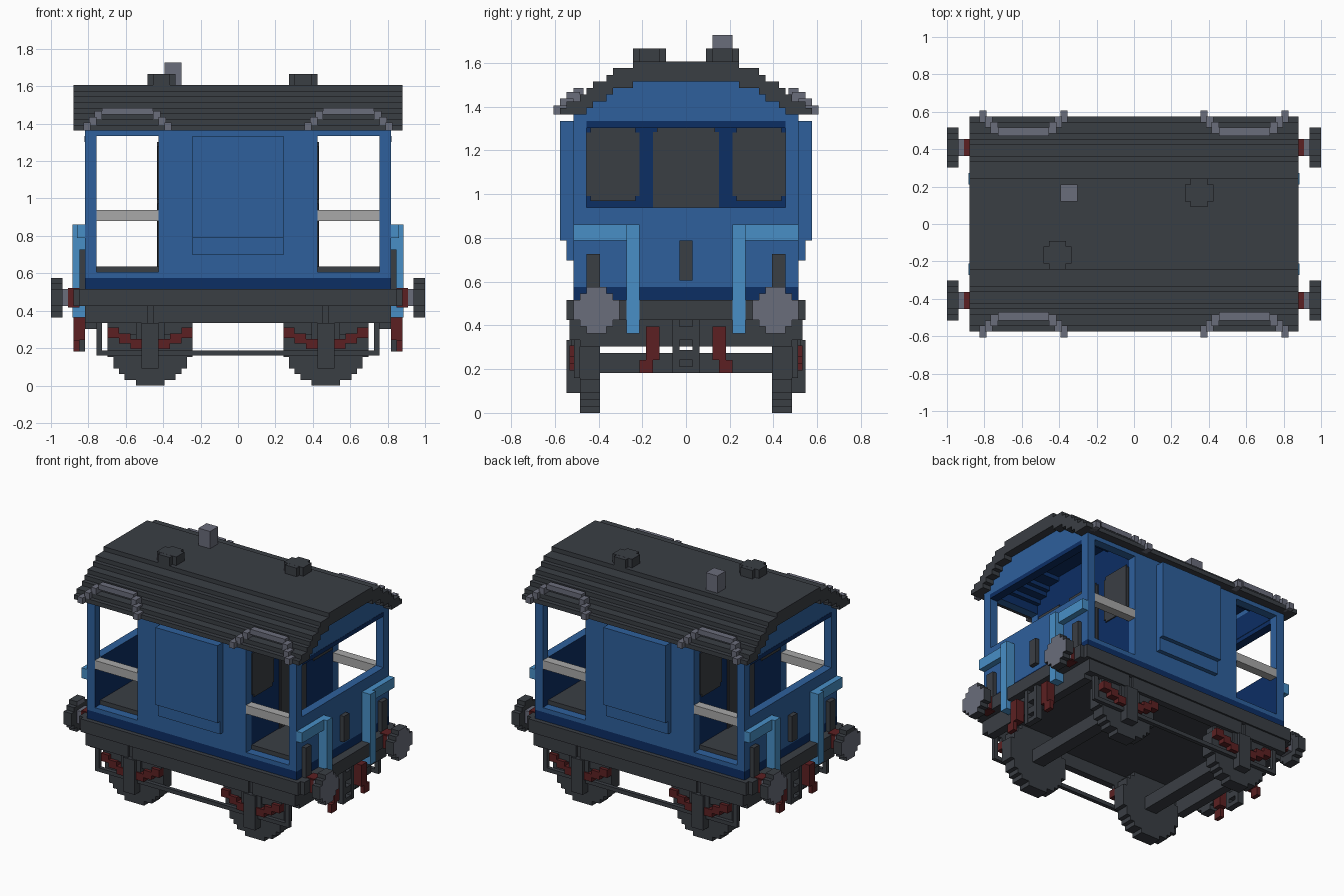
import bpy, bmesh, math
from mathutils import Vector

cube = bpy.data.objects.get("Cube")
if cube:
    bpy.data.objects.remove(cube, do_unlink=True)

V = 1 / 33  # size of one block


def material(name, rgb):
    lin = [((c / 255 + 0.055) / 1.055) ** 2.4 for c in rgb] + [1]
    m = bpy.data.materials.new(name)
    m.use_nodes = True
    m.diffuse_color = lin
    m.node_tree.nodes["Principled BSDF"].inputs["Base Color"].default_value = lin
    return m


BLUE = material("body blue", (46, 96, 156))
NAVY = material("dark blue", (12, 46, 100))
SKY = material("handrail blue", (72, 143, 198))
DARK = material("charcoal", (58, 62, 68))
GREY = material("steel grey", (106, 109, 123))
RED = material("dark red", (92, 32, 34))
PALE = material("pale grey", (168, 168, 168))


def finish(name, bm, mats, rule=None):
    """Turn block coordinates into an object; rule picks a material per face."""
    bmesh.ops.recalc_face_normals(bm, faces=bm.faces)
    if rule:
        for f in bm.faces:
            f.material_index = int(rule(f.calc_center_median(), f.normal))
    bmesh.ops.scale(bm, vec=(V, V, V), verts=bm.verts)
    me = bpy.data.meshes.new(name)
    bm.to_mesh(me)
    bm.free()
    for m in mats:
        me.materials.append(m)
    ob = bpy.data.objects.new(name, me)
    bpy.context.collection.objects.link(ob)
    return ob


def blocks(name, mats, boxes, mx=False, my=False, rule=None):
    """Boxes (x0, x1, y0, y1, z0, z1), optionally mirrored in x and y."""
    bm = bmesh.new()
    for sx in ((1, -1) if mx else (1,)):
        for sy in ((1, -1) if my else (1,)):
            for x0, x1, y0, y1, z0, z1 in boxes:
                vs = bmesh.ops.create_cube(bm, size=1)["verts"]
                for v in vs:
                    v.co = Vector((sx * (x0 + (v.co.x + .5) * (x1 - x0)),
                                   sy * (y0 + (v.co.y + .5) * (y1 - y0)),
                                   z0 + (v.co.z + .5) * (z1 - z0)))
    return finish(name, bm, mats if isinstance(mats, list) else [mats], rule)


def disc_rows(n):
    """Half-widths and offsets of the rows of a stepped disc n blocks across."""
    r = n / 2
    for i in range(n):
        d = i + .5 - r
        yield (2 * math.floor(math.sqrt(r * r - d * d)) + 1) / 2, i - r


# Roof: stepped arch, lined in dark blue over the verandas
OUTER = [19, 18, 16, 15, 14, 12, 11, 8]      # half-width of each level from z 45
INNER = [15, 14, 12, 11, 8]


def steps(widths, start, z):
    pts = [(start, z)]
    for i, w in enumerate(widths):
        if pts[-1][0] != w:
            pts.append((w, z + i))
        pts.append((w, z + i + 1))
    return pts


outer, inner = steps(OUTER, 19, 45), steps(INNER, 17, 45)
half = outer + [(-y, z) for y, z in reversed(outer)]
under = [(-y, z) for y, z in inner] + list(reversed(inner))
bm = bmesh.new()
face = bm.faces.new([bm.verts.new((-29, y, z)) for y, z in half + under])
ext = bmesh.ops.extrude_face_region(bm, geom=[face])["geom"]
bmesh.ops.translate(bm, vec=(58, 0, 0), verts=[g for g in ext if isinstance(g, bmesh.types.BMVert)])
for cut in (-25, 25):
    bmesh.ops.bisect_plane(bm, geom=bm.verts[:] + bm.edges[:] + bm.faces[:],
                           plane_co=(cut, 0, 0), plane_no=(1, 0, 0))
finish("roof", bm, [DARK, NAVY],
       lambda c, n: abs(c.x) < 25 and abs(c.y) < 17 and (n.z < -.5 or (n.y * c.y < -.1)))

# Roof fittings
for name, x, y in (("roof_vent_right", -13.5, -5.5), ("roof_vent_left", 11.5, 5.5)):
    blocks(name, DARK, [(x - 2.5, x + 2.5, y - 1.5, y + 1.5, 53, 55),
                        (x - 1.5, x + 1.5, y - 2.5, y + 2.5, 53, 54.98)])
blocks("chimney", GREY, [(-13, -10, 4, 7, 53, 57)])
strip = [(15, 24, 15.5, 17, 47.8, 49)]
for i in range(3):
    z, y = 47 - i, 18 + i
    strip += [(24 + i, 25.3 + i, y - 2, y, z, z + 1.4), (13.7 - i, 15 - i, y - 2, y, z, z + 1.4)]
blocks("roof_gutter", GREY, strip, mx=True, my=True)

# Cabin with side walls and dark partitions
gable = [(w, 45 + i) for i, w in enumerate(INNER)]
blocks("cabin", [BLUE, NAVY],
       [(-14, 14, -15, 15, 19, 45), (-14, 14, 15, 17, 19, 45), (-14, 14, -17, -15, 19, 45)]
       + [(-14, 14, -w, w, z, z + 1) for w, z in gable],
       rule=lambda c, n: abs(n.x) > .5 and abs(c.y) < 15)
blocks("side_panel", BLUE, [(-8, 8, 17, 19, 26, 44), (-8, 8, 17, 18, 23, 26)], my=True)
blocks("partition_window", DARK, [(14, 14.2, 7, 15, 32.7, 42.3), (14, 14.25, 7.6, 14.4, 32, 43)],
       mx=True, my=True)
blocks("partition_door", DARK, [(14, 14.2, -5, 5, 21, 42.4), (14, 14.25, -4.4, 4.4, 21, 43)], mx=True)

# Veranda ends: lower wall, posts, header and gable
blocks("end_wall", [BLUE, NAVY],
       [(25, 27, -17, 17, 19, 31), (25, 27, 15, 17, 31, 44), (25, 27, -17, -15, 31, 44),
        (25, 27, -17, 17, 44, 45)] + [(25, 27, -w, w, z, z + 1) for w, z in gable],
       mx=True, rule=lambda c, n: n.x * c.x < -.1 and abs(c.y) < 15)
blocks("window_head", NAVY, [(25.1, 27.05, -15, 15, 43, 44)], mx=True)
blocks("veranda_side", [BLUE, NAVY], [(14, 25, 15, 17, 19, 20), (14, 25, 15, 17, 44, 45)],
       mx=True, my=True, rule=lambda c, n: n.y * c.y < -.1)
blocks("veranda_floor", DARK, [(14, 25, -15, 15, 19, 21)], mx=True)
blocks("veranda_bar", PALE, [(14, 25, 15, 17, 29, 31)], mx=True, my=True)
blocks("body_base", NAVY, [(-27, 27, -17, 17, 17, 19)])

# End fittings
blocks("end_handrail", SKY, [(27, 29.2, 7, 9, 12, 28.4), (27, 28.4, 9, 17, 26, 28.4)], mx=True, my=True)
blocks("lamp_bracket", DARK, [(27, 28, 13, 15, 17, 24)], mx=True, my=True)
blocks("end_lamp", DARK, [(27, 28, -1, 1, 20, 26)], mx=True)

# Underframe
blocks("frame_deck", DARK, [(-27, 27, -17, 17, 14, 17)])
blocks("sole_bar", DARK, [(-27, 27, 16, 17, 11, 14), (-28, 28, 17, 18, 14, 17),
                          (-15, 15, 17, 17.6, 11, 14), (16, 27, 17, 17.6, 11, 14),
                          (-27, -16, 17, 17.6, 11, 14)], my=True)
blocks("buffer_beam", DARK, [(27, 29, -17, 17, 14, 17), (25, 27, -16, 16, 10, 14)], mx=True)

# Buffers
blocks("buffer_stem", RED, [(29, 30, 12, 15, 14, 17), (28, 30, 12.2, 14.8, 13.8, 17.2)], mx=True, my=True)
blocks("buffer_shank", GREY, [(30, 31, 12, 15, 14, 17)], mx=True, my=True)
blocks("buffer_head", [DARK, GREY],
       [(31, 33, 13.5 - w, 13.5 + w, 15.5 + d, 16.5 + d) for w, d in disc_rows(7)],
       mx=True, my=True, rule=lambda c, n: n.x * c.x > .5)

# Coupling and brake pipes
blocks("coupling", DARK, [(27, 28.5, -2, -1, 6, 14), (27, 28.5, 1, 2, 6, 14), (27, 28.4, -1, 1, 6, 7),
                          (27, 28.4, -1, 1, 8, 9.5), (27, 28.4, -1, 1, 11, 13)], mx=True)
blocks("brake_pipe", RED, [(27, 29, 4, 6, 8, 13), (28, 29, 5, 7, 6, 8)], mx=True, my=True)

# Wheels, axles, springs and brake rods
A = 15.5
blocks("wheel", DARK, [(A - w, A + w, 13, 16, 7.5 + d, 8.5 + d) for w, d in disc_rows(15)],
       mx=True, my=True)
blocks("axle", DARK, [(A - 1.5, A + 1.5, -13, 13, 6, 9)], mx=True)
blocks("axle_box", DARK, [(A - 1.5, A + 1.5, 16, 18, 3, 11), (A - 2.5, A + 2.5, 16, 17.3, 8, 11),
                          (A - 7.5, A + 7.5, 16, 16.8, 10, 11), (A - 5.5, A + 5.5, 16, 16.8, 9, 10)],
       mx=True, my=True)
springs = []
for s in (-1, 1):
    for i in range(3):
        x = A + s * (2.5 + 2 * i)
        springs.append((x - 1, x + 1, 16, 17.6, 6.4 + i, 8.2 + i))
blocks("leaf_spring", RED, springs, mx=True, my=True)
blocks("brake_rod", DARK, [(-25, 25, 16, 16.9, 5.3, 6.2), (24, 25, 16, 16.9, 6.2, 11),
                           (-25, -24, 16, 16.9, 6.2, 11)], my=True)
